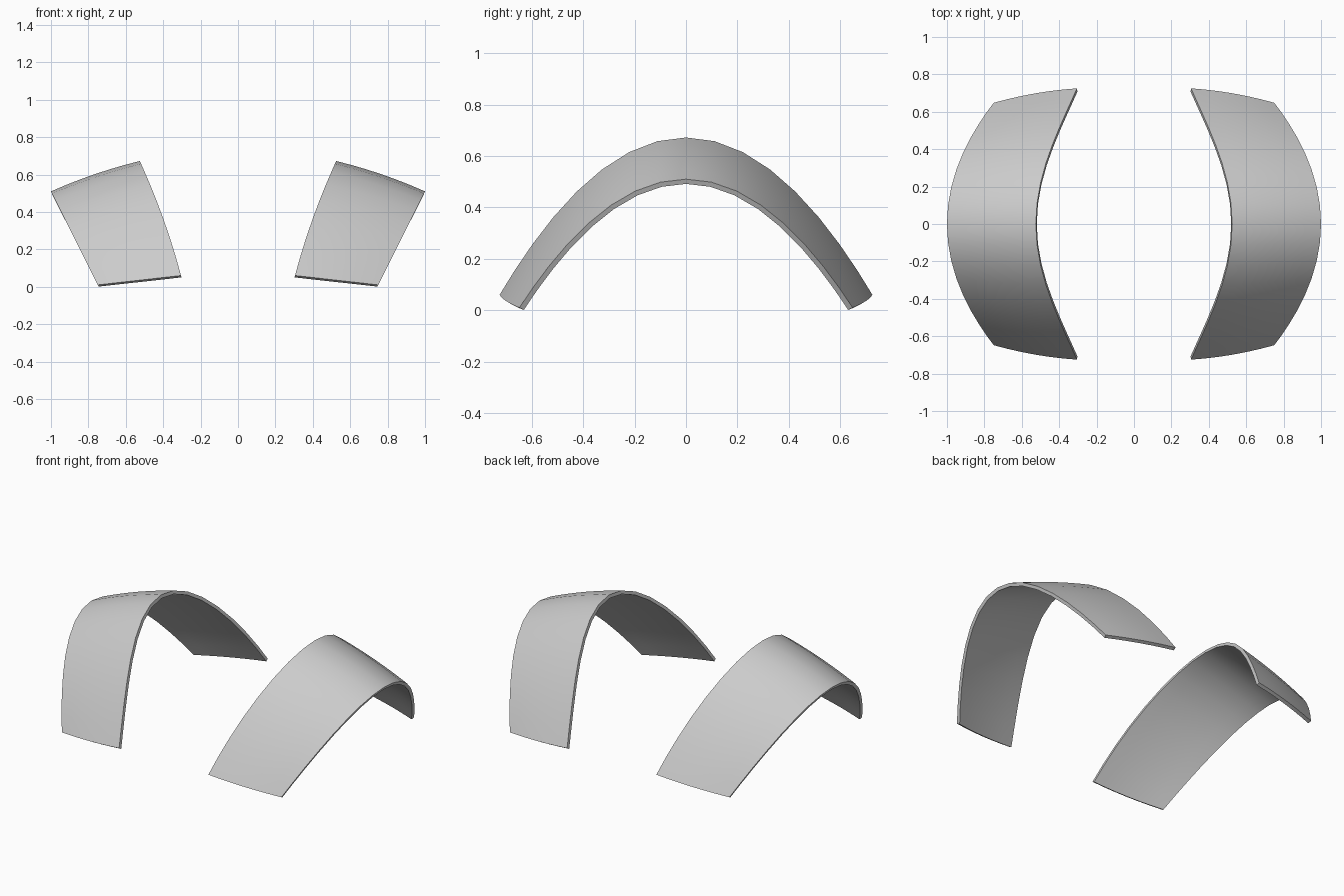
import bpy
import bmesh
from math import sin
from mathutils import Vector

cube = bpy.data.objects.get("Cube")
if cube:
    bpy.data.objects.remove(cube, do_unlink=True)

GREY = (0.6, 0.6, 0.6, 1)
grey = bpy.data.materials.new("plain_grey")
grey.use_nodes = True
grey.diffuse_color = GREY
grey.node_tree.nodes["Principled BSDF"].inputs["Base Color"].default_value = GREY

HALF_STEPS = 8     # facets along half of the arch
CROSS_STEPS = 6    # facets across the width


def inner_edge(u):
    """Arched edge nearest the centre line, u from -1 to 1."""
    h = 1 - u * u
    return Vector((0.305 + 0.22 * h - 0.06 * h * (1 - h), 0.725 * u, 0.06 + 0.612 * h))


def outer_edge(u):
    """Lower arched edge on the outside."""
    h = 1 - u * u
    return Vector((0.75 + 0.25 * h, 0.648 * u, 0.01 + 0.5 * h))


def arched_panel(name, side):
    bm = bmesh.new()
    rows = []
    for i in range(-HALF_STEPS, HALF_STEPS + 1):
        u = sin(1.1 * i / HALF_STEPS) / sin(1.1)
        row = []
        for j in range(CROSS_STEPS + 1):
            s = j / CROSS_STEPS
            p = inner_edge(u).lerp(outer_edge(u), s)
            # slight crown across the width
            p += Vector((0, u, 1 - abs(u))) * 0.048 * s * (1 - s)
            p.x *= side
            row.append(bm.verts.new(p))
        rows.append(row)
    for a, b in zip(rows, rows[1:]):
        for j in range(CROSS_STEPS):
            quad = [a[j], a[j + 1], b[j + 1], b[j]]
            bm.faces.new(quad if side > 0 else quad[::-1])
    mesh = bpy.data.meshes.new(name)
    bm.to_mesh(mesh)
    bm.free()
    mesh.materials.append(grey)
    panel = bpy.data.objects.new(name, mesh)
    bpy.context.collection.objects.link(panel)

    # sheet thickness grows inward from the outer skin
    solid = panel.modifiers.new("thickness", "SOLIDIFY")
    solid.thickness = 0.02
    solid.offset = -1
    bpy.ops.object.select_all(action="DESELECT")
    panel.select_set(True)
    bpy.context.view_layer.objects.active = panel
    bpy.ops.object.modifier_apply(modifier=solid.name)
    bpy.ops.object.shade_smooth_by_angle(angle=0.7)


arched_panel("left_arched_panel", 1)
arched_panel("right_arched_panel", -1)
